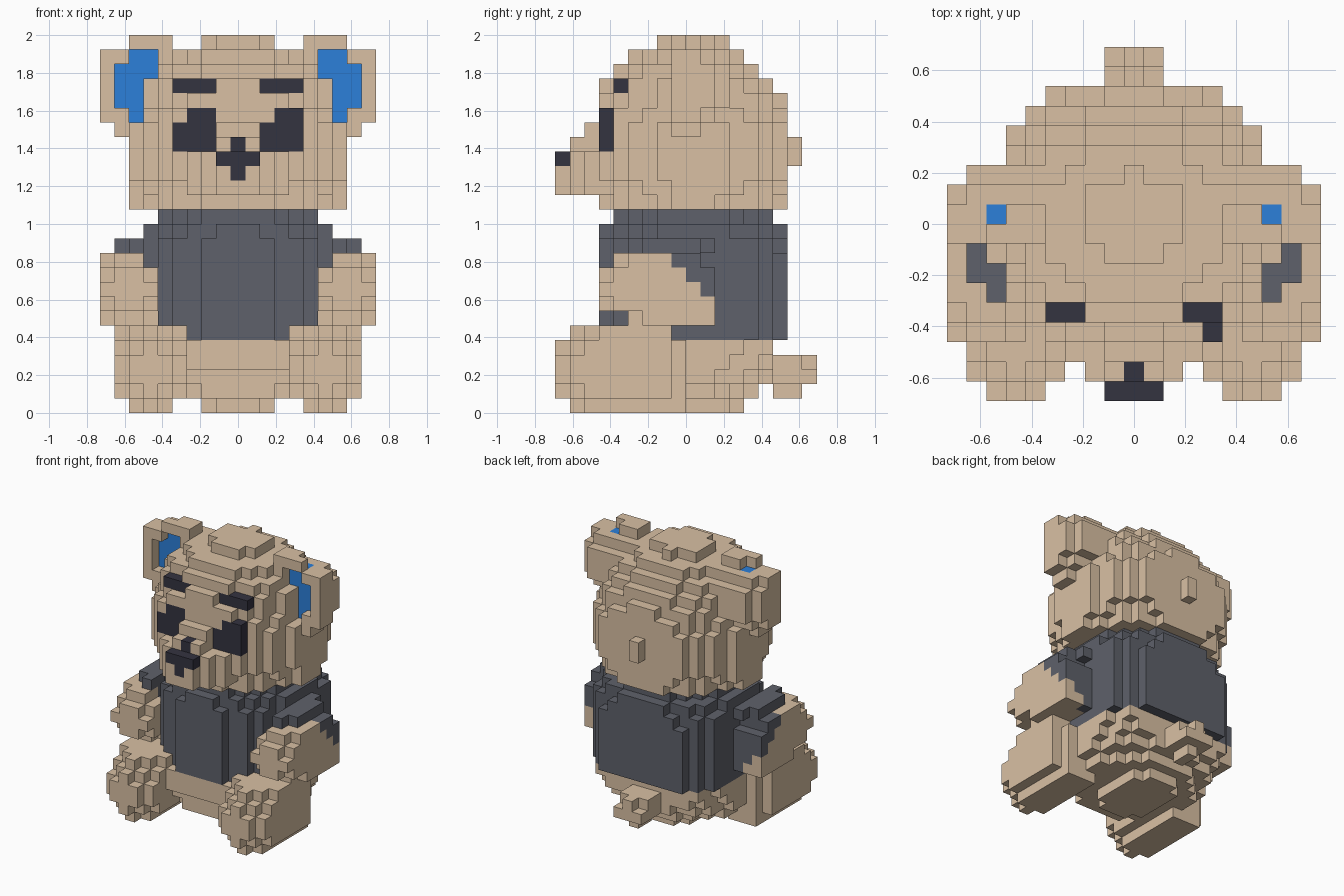
import bpy
import bmesh

cube = bpy.data.objects.get("Cube")
if cube:
    bpy.data.objects.remove(cube, do_unlink=True)

U = 2 / 26          # block size; 19 wide, 18 deep, 26 high


def material(name, rgb):
    m = bpy.data.materials.new(name)
    m.use_nodes = True
    col = (*rgb, 1)
    m.diffuse_color = col
    bsdf = m.node_tree.nodes["Principled BSDF"]
    bsdf.inputs["Base Color"].default_value = col
    bsdf.inputs["Roughness"].default_value = 0.9
    return m


FUR = material("tan fur", (0.695, 0.530, 0.370))
SHIRT = material("grey shirt", (0.113, 0.120, 0.145))
DARK = material("dark features", (0.034, 0.033, 0.051))
BLUE = material("blue inner ear", (0.025, 0.215, 0.700))

owner = {}          # block -> part name
colour = {}         # part name -> material


def put(part, mat, cells):
    """Give blocks to a part; later parts take blocks over from earlier ones."""
    colour[part] = mat
    for c in cells:
        owner[c] = part


def box(i0, i1, j0, j1, k0, k1):
    return {(i, j, k) for i in range(i0, i1 + 1)
            for j in range(j0, j1 + 1) for k in range(k0, k1 + 1)}


def layers(k0, k1, j0, halves):
    """Symmetric slab: half-widths listed from front to back."""
    out = set()
    for n, h in enumerate(halves):
        out |= box(-h, h, j0 + n, j0 + n, k0, k1)
    return out


def both(part, mat, cells):
    put("left_" + part, mat, cells)
    put("right_" + part, mat, {(-i, j, k) for i, j, k in cells})


# Lower body, tail and shirt
put("lower_body", FUR,
    layers(0, 0, 6, [1, 2, 2, 2, 2, 2, 1])
    | layers(1, 1, 4, [2, 4, 5, 5, 5, 5, 5, 4, 3, 2])
    | layers(2, 2, 4, [3, 4, 5, 6, 6, 6, 6, 5, 5, 4, 2])
    | layers(3, 3, 3, [3, 4, 5, 5, 6, 6, 6, 6, 6, 5, 5, 4])
    | layers(4, 4, 3, [3, 4, 5, 5, 6, 6, 6, 6, 6, 6, 5, 5]))
put("tail", FUR, box(-1, 1, 15, 16, 2, 3) | box(0, 0, 15, 16, 1, 1)
    | box(-1, 1, 17, 17, 2, 2) | box(0, 0, 17, 17, 3, 3))
put("shirt", SHIRT,
    layers(5, 10, 3, [2, 4, 5, 5, 6, 6, 6, 6, 6, 6, 6, 5, 4])
    | layers(11, 11, 3, [2, 4, 5, 5, 6, 6, 6, 6, 6, 6, 6, 5, 3])
    | layers(12, 12, 3, [1, 3, 4, 5, 6, 6, 6, 6, 6, 5, 5, 4, 2])
    | layers(13, 13, 4, [2, 3, 4, 5, 5, 5, 5, 5, 4, 3, 2]))

# Legs, stretched forward, with rounded feet
both("leg", FUR,
     box(5, 7, 0, 0, 2, 3) | box(6, 6, 0, 0, 1, 4)
     | box(4, 8, 1, 1, 2, 3) | box(5, 7, 1, 1, 1, 4) | box(6, 6, 1, 1, 0, 5)
     | box(4, 8, 2, 2, 1, 4) | box(5, 7, 2, 2, 0, 5)
     | box(4, 8, 3, 7, 1, 5) | box(5, 7, 3, 8, 0, 0)
     | box(4, 7, 8, 8, 1, 4))

# Arms with rounded hands; the sleeve covers the upper, rear and inner blocks
arm = (box(7, 8, 3, 3, 7, 9) | box(6, 9, 3, 3, 8, 8)
       | box(6, 9, 4, 4, 7, 9) | box(7, 8, 4, 4, 10, 10)
       | box(6, 9, 5, 10, 7, 9) | box(7, 9, 5, 9, 10, 10)
       | box(7, 8, 5, 5, 6, 6) | box(6, 9, 6, 10, 6, 6))
sleeve = {(i, j, k) for i, j, k in arm if j + k + 9 - i >= 18}
both("arm", FUR, arm - sleeve)
both("sleeve", SHIRT, sleeve
     | box(7, 7, 5, 10, 11, 11) | box(8, 8, 6, 9, 11, 11))

# Head, muzzle and the nub at the back
put("head", FUR,
    layers(14, 14, 3, [2, 4, 5, 5, 6, 7, 7, 7, 6, 5, 5, 4, 2])
    | layers(15, 15, 3, [3, 4, 5, 6, 6, 7, 7, 7, 7, 6, 5, 4, 3])
    | layers(16, 19, 3, [4, 5, 6, 6, 7, 7, 7, 7, 7, 6, 6, 5, 4])
    | layers(20, 20, 3, [4, 5, 5, 6, 6, 6, 6, 6, 6, 6, 5, 4, 3])
    | layers(21, 21, 3, [3, 4, 5, 5, 6, 6, 6, 6, 6, 5, 5, 4, 1])
    | layers(22, 22, 3, [1, 4, 5, 5, 6, 6, 6, 6, 5, 5, 4, 2])
    | layers(23, 23, 4, [2, 4, 5, 5, 5, 5, 5, 4, 4, 2])
    | layers(24, 24, 5, [2, 3, 4, 4, 4, 4, 3, 2])
    | layers(25, 25, 7, [1, 2, 2, 2, 0]))
put("head_nub", FUR, box(0, 0, 16, 16, 17, 18))
put("muzzle", FUR,
    layers(15, 17, 0, [1, 2, 3])
    | layers(18, 18, 1, [1, 1]) | layers(19, 19, 2, [1]))

# Face
put("nose", DARK, box(0, 0, 1, 1, 18, 18) | box(-1, 1, 0, 0, 17, 17)
    | box(0, 0, 0, 0, 16, 16))
put("left_eye", DARK, box(2, 4, 3, 3, 18, 19) | box(3, 4, 3, 3, 20, 20))
put("right_eye", DARK, box(-4, -2, 3, 3, 18, 19) | box(-4, -2, 3, 3, 20, 20)
    - box(-4, -4, 3, 3, 20, 20))
both("eyebrow", DARK, box(2, 4, 4, 4, 22, 22))

# Ears: rim in front, blue sheet behind its opening, rounded back
opening = {(6, 24), (7, 24), (6, 23), (7, 23), (8, 23), (7, 22), (8, 22),
           (7, 21), (8, 21), (7, 20)}
ear = (box(5, 9, 8, 9, 20, 24) | box(5, 8, 8, 9, 19, 19)
       | box(5, 7, 8, 8, 25, 25) | box(5, 6, 9, 9, 25, 25)
       | box(5, 9, 10, 10, 21, 23) | box(5, 8, 10, 10, 20, 24)
       | box(5, 8, 11, 11, 21, 23))
both("ear", FUR, ear - {(i, 8, k) for i, k in opening})
both("inner_ear", BLUE, {(i, 9, k) for i, k in opening})


# Turn each part's exposed block sides into a mesh
def build(part):
    bm = bmesh.new()
    verts = {}

    def vert(p):
        if p not in verts:
            verts[p] = bm.verts.new(((p[0] - 0.5) * U, (p[1] - 9) * U, p[2] * U))
        return verts[p]

    for c in (c for c, p in owner.items() if p == part):
        for axis in range(3):
            for side in (0, 1):
                step = [0, 0, 0]
                step[axis] = 2 * side - 1
                if tuple(a + b for a, b in zip(c, step)) in owner:
                    continue
                quad = []
                for a, b in ((0, 0), (1, 0), (1, 1), (0, 1)):
                    p = list(c)
                    p[axis] += side
                    p[(axis + 1) % 3] += a
                    p[(axis + 2) % 3] += b
                    quad.append(vert(tuple(p)))
                bm.faces.new(quad if side else quad[::-1])
    mesh = bpy.data.meshes.new(part)
    bm.to_mesh(mesh)
    bm.free()
    mesh.materials.append(colour[part])
    bpy.context.collection.objects.link(bpy.data.objects.new(part, mesh))


for name in colour:
    build(name)
